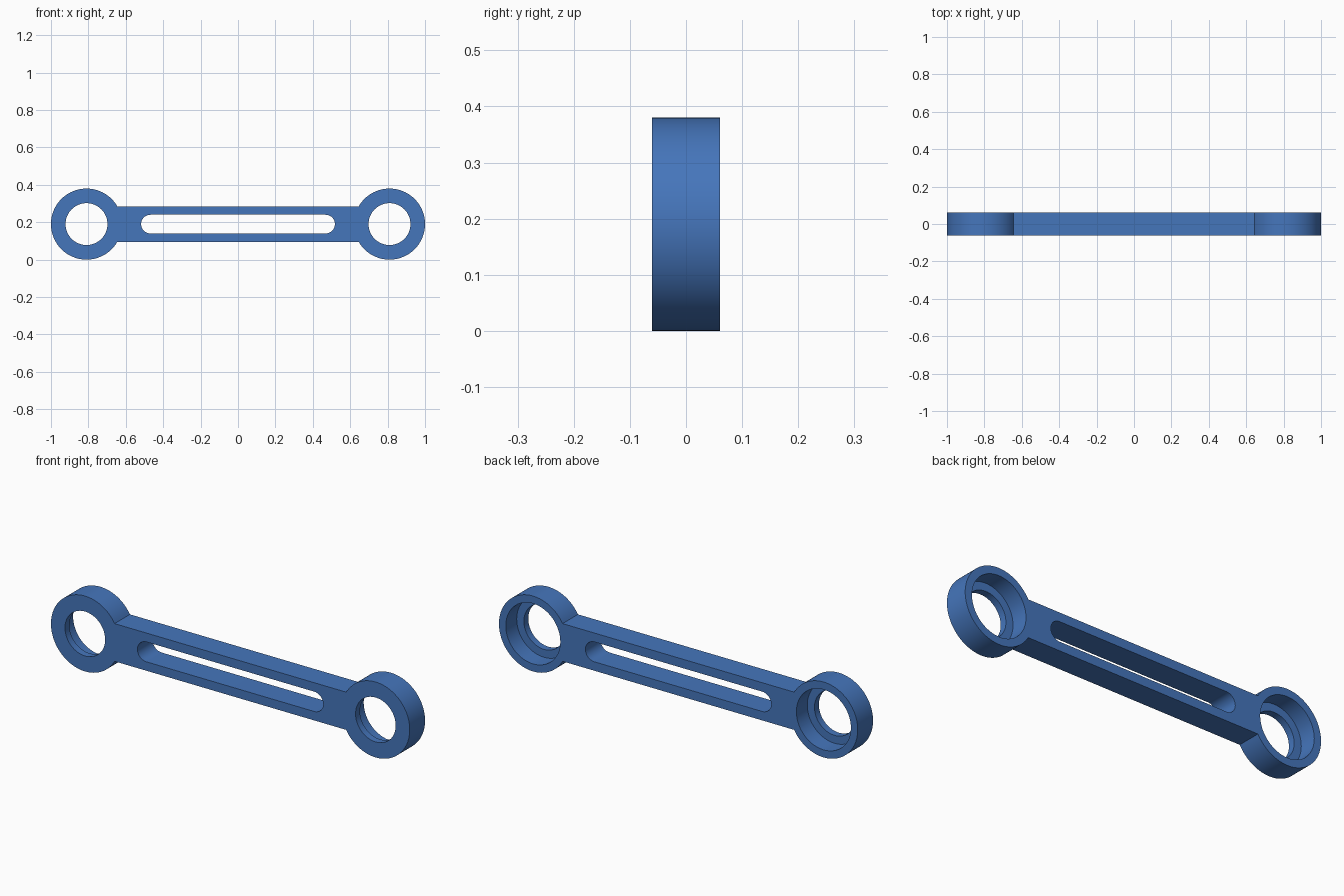
import bpy, bmesh, math

if "Cube" in bpy.data.objects:
    bpy.data.objects.remove(bpy.data.objects["Cube"])

# Main sizes
CX, CZ = 0.81, 0.19          # eye centre
R_OUT, R_HOLE, R_BORE = 0.19, 0.112, 0.152
HALF_BAR = 0.095
Y0, Y1 = -0.061, 0.061
LIP = 0.035                  # thickness of the front lip in each eye
SLOT_X, SLOT_R = 0.468, 0.05

blue = bpy.data.materials.new("blue")
blue.diffuse_color = (0.06, 0.18, 0.50, 1)
blue.use_nodes = True
blue.node_tree.nodes["Principled BSDF"].inputs["Base Color"].default_value = blue.diffuse_color


def arc(cx, r, a0, a1, n):
    return [(cx + r * math.cos(a0 + (a1 - a0) * i / n),
             CZ + r * math.sin(a0 + (a1 - a0) * i / n)) for i in range(n + 1)]


def prism(name, outline, y0, y1):
    """Extrude an x-z outline along y."""
    bm = bmesh.new()
    face = bm.faces.new([bm.verts.new((x, y0, z)) for x, z in outline])
    ext = bmesh.ops.extrude_face_region(bm, geom=[face])
    moved = [v for v in ext["geom"] if isinstance(v, bmesh.types.BMVert)]
    bmesh.ops.translate(bm, verts=moved, vec=(0, y1 - y0, 0))
    bmesh.ops.recalc_face_normals(bm, faces=bm.faces)
    mesh = bpy.data.meshes.new(name)
    bm.to_mesh(mesh)
    bm.free()
    mesh.materials.append(blue)
    obj = bpy.data.objects.new(name, mesh)
    bpy.context.collection.objects.link(obj)
    return obj


# Link arm outline: two round eyes joined by a straight bar
a = math.asin(HALF_BAR / R_OUT)
outline = (arc(CX, R_OUT, -math.pi + a, math.pi - a, 80)
           + arc(-CX, R_OUT, a, 2 * math.pi - a, 80))
arm = prism("link_arm", outline, Y0, Y1)

# Cutters: slot, through holes and the wider bores from the back
h = math.pi / 2
slot = arc(SLOT_X, SLOT_R, -h, h, 24) + arc(-SLOT_X, SLOT_R, h, 3 * h, 24)
cutters = [prism("slot_cutter", slot, Y0 - 0.1, Y1 + 0.1)]
for s in (-1, 1):
    hole = arc(s * CX, R_HOLE, 0, 2 * math.pi, 72)[:-1]
    bore = arc(s * CX, R_BORE, 0, 2 * math.pi, 72)[:-1]
    cutters.append(prism("hole_cutter", hole, Y0 - 0.1, Y1 + 0.1))
    cutters.append(prism("bore_cutter", bore, Y0 + LIP, Y1 + 0.1))

bpy.context.view_layer.objects.active = arm
arm.select_set(True)
for c in cutters:
    mod = arm.modifiers.new("cut", "BOOLEAN")
    mod.operation = "DIFFERENCE"
    mod.solver = "EXACT"
    mod.object = c
    bpy.ops.object.modifier_apply(modifier=mod.name)
    bpy.data.objects.remove(c)

# Smooth round walls, sharp edges
bpy.ops.object.shade_smooth_by_angle(angle=math.radians(30))
